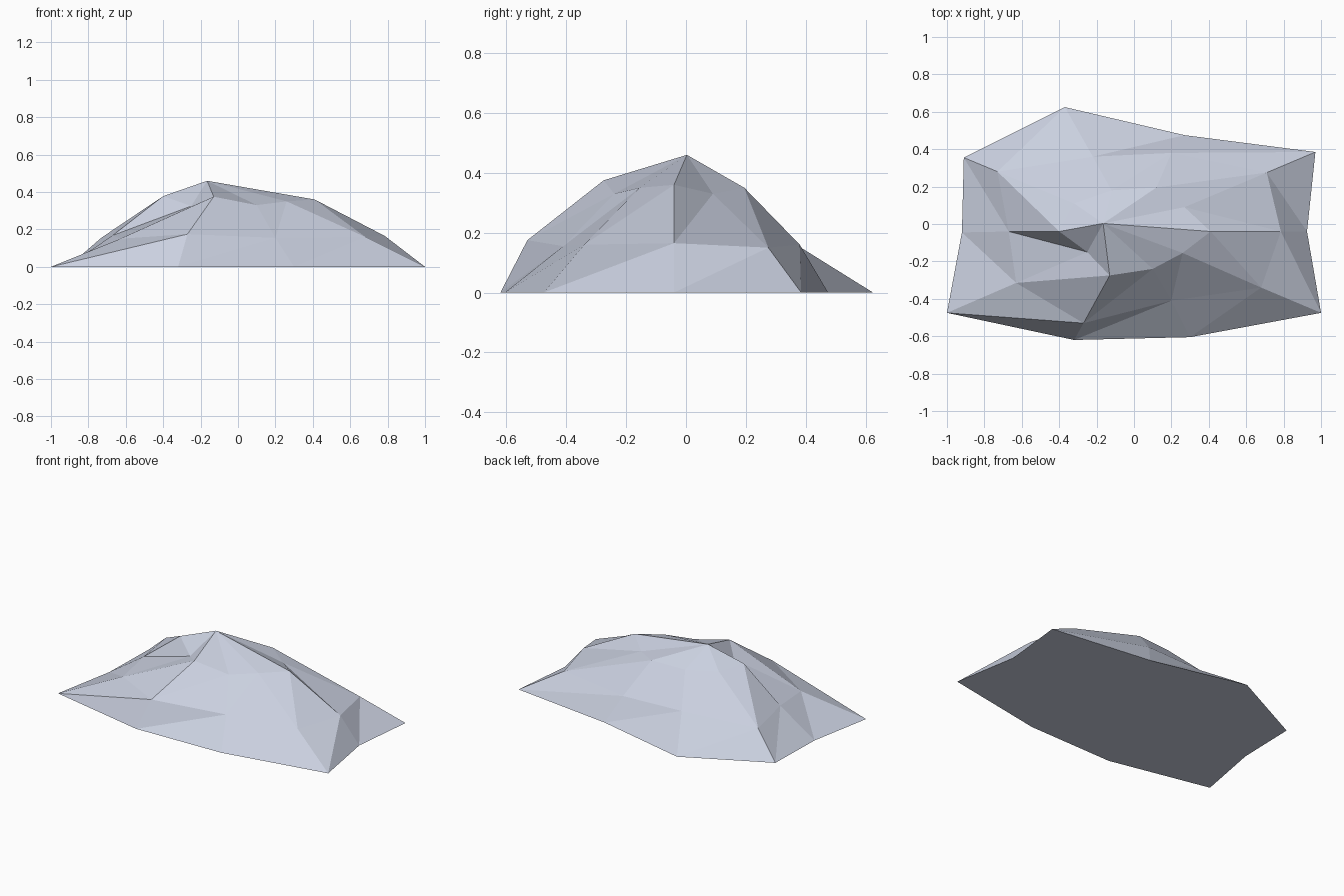
import bpy, bmesh

# One flat rock colour
rock = bpy.data.materials.new("pale blue grey stone")
rock.diffuse_color = (0.59, 0.63, 0.74, 1)

# Ten spokes, anticlockwise from +x: foot (x, y), shoulder (x, y, z), crown (x, y, z)
spokes = [
    ((0.925, -0.04), (0.785, -0.04, 0.165), (0.41, -0.04, 0.36)),
    ((0.97, 0.385), (0.71, 0.275, 0.15), (0.27, 0.09, 0.33)),
    ((0.27, 0.475), (0.20, 0.38, 0.16), (0.12, 0.195, 0.35)),
    ((-0.37, 0.625), (-0.22, 0.36, 0.165), (-0.12, 0.18, 0.345)),
    ((-0.91, 0.355), (-0.73, 0.28, 0.156), (-0.32, 0.11, 0.36)),
    ((-0.92, -0.045), (-0.67, -0.04, 0.168), (-0.40, -0.04, 0.378)),
    ((-1.0, -0.475), (-0.63, -0.315, 0.15), (-0.25, -0.15, 0.325)),
    ((-0.32, -0.62), (-0.27, -0.53, 0.175), (-0.13, -0.275, 0.375)),
    ((0.30, -0.605), (0.20, -0.41, 0.155), (0.10, -0.24, 0.33)),
    ((1.0, -0.475), (0.68, -0.34, 0.16), (0.26, -0.155, 0.35)),
]

bm = bmesh.new()
rings = [[bm.verts.new((*s[0], 0)) for s in spokes],
         [bm.verts.new(s[1]) for s in spokes],
         [bm.verts.new(s[2]) for s in spokes]]
peak = bm.verts.new((-0.165, 0.003, 0.46))

# Sloping sides: each band is split along the same diagonal
n = len(spokes)
for low, high in zip(rings, rings[1:]):
    for i in range(n):
        j = (i + 1) % n
        bm.faces.new((low[i], low[j], high[j]))
        bm.faces.new((low[i], high[j], high[i]))

# Cap fan to the peak, and the flat underside
for i in range(n):
    bm.faces.new((rings[2][i], rings[2][(i + 1) % n], peak))
bm.faces.new(rings[0][::-1])

mesh = bpy.data.meshes.new("rock_mound")
bm.to_mesh(mesh)
bm.free()
mesh.materials.append(rock)
obj = bpy.data.objects.new("rock_mound", mesh)
bpy.context.collection.objects.link(obj)
